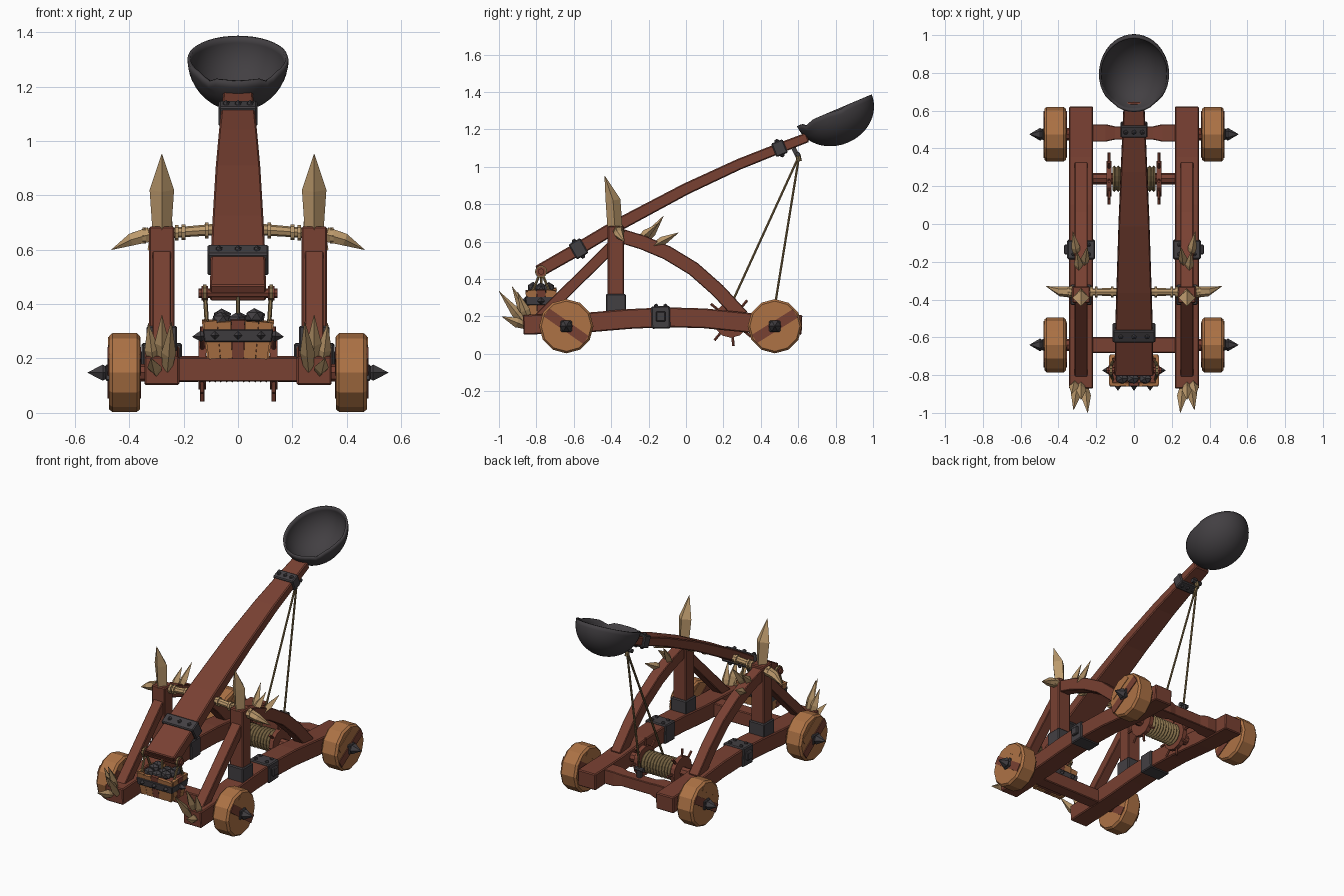
import bpy, bmesh, random
from math import pi, cos, sin, sqrt, radians, exp
from mathutils import Vector, Matrix

if "Cube" in bpy.data.objects:
    bpy.data.objects.remove(bpy.data.objects["Cube"])

random.seed(4)


def material(name, rgb):
    m = bpy.data.materials.new(name)
    m.diffuse_color = (*rgb, 1)
    m.use_nodes = True
    m.node_tree.nodes["Principled BSDF"].inputs["Base Color"].default_value = m.diffuse_color
    return m


WOOD = material("red wood", (0.19, 0.052, 0.032))
PLANK = material("light wood", (0.42, 0.17, 0.06))
BONE = material("bone", (0.50, 0.32, 0.15))
METAL = material("dark metal", (0.055, 0.05, 0.055))
ROPE = material("rope", (0.22, 0.15, 0.065))


def finish(name, bm, mat, bevel=0, smooth=False):
    bmesh.ops.recalc_face_normals(bm, faces=bm.faces)
    me = bpy.data.meshes.new(name)
    bm.to_mesh(me)
    bm.free()
    me.materials.append(mat)
    ob = bpy.data.objects.new(name, me)
    bpy.context.collection.objects.link(ob)
    if smooth:
        for p in me.polygons:
            p.use_smooth = True
    if bevel:
        b = ob.modifiers.new("bevel", "BEVEL")
        b.width, b.segments, b.limit_method = bevel, 1, "ANGLE"
    return ob


def loft(name, path, radii, mat, n=4, square=True, bevel=0, smooth=False):
    """Rings with half sizes (a, b) or radius r along a 3D path, capped at both ends."""
    pts = [Vector(p) for p in path]
    phase, k = (pi / 4, sqrt(2)) if n == 4 and square else (0, 1)
    bm, rings = bmesh.new(), []
    whole = pts[-1] - pts[0]
    ref = Vector((0, 1, 0)) if abs(whole.x) > 0.7 * whole.length else Vector((1, 0, 0))
    for i, p in enumerate(pts):
        t = (pts[min(i + 1, len(pts) - 1)] - pts[max(i - 1, 0)]).normalized()
        u = (ref - t * ref.dot(t)).normalized()
        v = t.cross(u)
        r = radii[i] if isinstance(radii, list) else radii
        a, b = r if isinstance(r, tuple) else (r, r)
        angles = [phase + 2 * pi * j / n for j in range(n)]
        rings.append([bm.verts.new(p + u * a * k * cos(g) + v * b * k * sin(g)) for g in angles])
    for r0, r1 in zip(rings, rings[1:]):
        for j in range(n):
            bm.faces.new((r0[j], r0[(j + 1) % n], r1[(j + 1) % n], r1[j]))
    bm.faces.new(rings[0])
    bm.faces.new(rings[-1])
    return finish(name, bm, mat, bevel, smooth)


def rod(name, a, b, r, mat, n=8, r2=None):
    return loft(name, [a, b], [r, r if r2 is None else r2], mat, n, False)


def spike(name, base, tip, w, mat=BONE, belly=0.35):
    base, tip = Vector(base), Vector(tip)
    return loft(name, [base, base.lerp(tip, belly), tip], [w * 0.65, w, 0.001], mat, 4, False)


def ball(name, loc, r, mat, sub=1, scale=(1, 1, 1)):
    bm = bmesh.new()
    bmesh.ops.create_icosphere(bm, subdivisions=sub, radius=r,
                               matrix=Matrix.Translation(loc) @ Matrix.Diagonal((*scale, 1)))
    return finish(name, bm, mat)


# Side frames: curved beam, post, braces, metal fittings and bone spikes
for s in (-1, 1):
    x = 0.28 * s
    beam = [(-.87, .155), (-.5, .17), (-.3, .187), (-.1, .196), (.1, .19), (.35, .165), (.62, .155)]
    loft("side_beam", [(x, y, z) for y, z in beam], (.064, .053), WOOD, bevel=.006)
    loft("beam_band", [(x, -.185, .194), (x, -.085, .197)], (.074, .06), METAL, bevel=.006)
    for y in (-.16, -.11):
        for dx in (-.04, .04):
            ball("band_bolt", (x + dx, y, .257), .012, METAL)
    loft("band_boss", [(x + .07 * s, -.135, .2), (x + .09 * s, -.135, .2)], .026, METAL, bevel=.005)
    loft("post", [(x, -.375, .2), (x, -.375, .685)], (.047, .044), WOOD, bevel=.006)
    loft("post_shoe", [(x, -.375, .2), (x, -.375, .32)], (.056, .054), METAL, bevel=.006)
    loft("post_spike", [(x, -.38, .675), (x, -.39, .82), (x, -.435, .952)],
         [(.035, .04), (.045, .04), (.001, .001)], BONE, 4, False)
    loft("rear_brace", [(x, -.36, .61), (x, -.79, .185)], (.034, .03), WOOD, bevel=.004)
    arch = [(-.36, .635), (-.23, .595), (-.1, .54), (.04, .455), (.17, .34), (.3, .2)]
    loft("front_brace", [(x, y, z) for y, z in arch], (.034, .038), WOOD, bevel=.004)
    for dx, y, z, ty, tz in ((.01, -.25, .61, -.145, .70), (-.015, -.22, .60, -.12, .738),
                             (.02, -.17, .58, -.04, .648)):
        spike("brace_spike", (x + dx * s, y, z), (x + dx * 2.2 * s, ty, tz), .024)
    for dx, y, z, tx, ty, tz in ((0, -.85, .2, .0, -.93, .36), (-.02, -.86, .16, -.035, -1.0, .335),
                                 (.02, -.86, .15, .04, -.985, .2), (.03, -.84, .18, .05, -.9, .33)):
        spike("beam_end_spike", (x + dx * s, y, z), (x + tx * s, ty, tz), .027)

    # Wheels with plank inlays, hub plates and hub spikes
    for y, tilt in ((-.64, -35), (.475, 32)):
        c = .148
        rod("axle_stub", (.2 * s, y, c), (.38 * s, y, c), .032, WOOD)
        loft("wheel", [(q * s, y, c) for q in (.36, .372, .462, .475)],
             [.134, .145, .145, .134], PLANK, 12)
        d = Vector((0, cos(radians(tilt)), sin(radians(tilt))))
        o = Vector((0, -d.z, d.y))
        for off, half in ((.0, .128), (.082, .085)):
            m = Vector((.418 * s, y, c)) + o * off
            bm = bmesh.new()
            rot = Matrix.Rotation(radians(tilt), 4, "X")
            bmesh.ops.create_cube(bm, size=1, matrix=Matrix.Translation(m) @ rot
                                  @ Matrix.Diagonal((.124 - off * .04, half * 2, .052 - off * .2, 1)))
            finish("wheel_plank", bm, WOOD if off == 0 else PLANK)
        loft("hub_plate", [(.47 * s, y, c), (.488 * s, y, c)], .03, METAL, bevel=.005)
        loft("hub_spike", [(q * s, y, c) for q in (.48, .497, .553)], [.022, .034, .001], METAL, 6)

    # Bone pivot halves with rings and horn tips
    loft("pivot_bone", [(0, -.36, .68), (.1 * s, -.36, .673), (.22 * s, -.36, .664), (.35 * s, -.36, .652)],
         [.022, .021, .019, .024], BONE, 8)
    loft("pivot_horn", [(.325 * s, -.36, .656), (.39 * s, -.357, .638), (.465 * s, -.33, .6)],
         [.031, .026, .001], BONE, 6)
    for q in (.115, .2, .225, .345):
        rod("pivot_ring", ((q - .007) * s, -.36, .68 - q * .08), ((q + .007) * s, -.36, .68 - q * .08), .029, BONE)

# Cross members joining the two frames
loft("front_cross_member", [(-.24, -.64, .16), (.24, -.64, .16)], (.042, .045), WOOD, bevel=.005)
loft("rear_cross_member", [(q, .482, .16) for q in (-.24, -.15, -.1, .1, .15, .24)],
     [(.046, .046), (.046, .046), (.035, .037), (.035, .037), (.046, .046), (.046, .046)], WOOD, bevel=.004)

# Throwing arm, tapering toward the bowl
arm = [(-.79, .44, .103, .034), (-.575, .562, .1, .035), (-.35, .696, .093, .034), (0, .882, .082, .031),
       (.286, 1.015, .07, .029), (.5, 1.1, .061, .028), (.65, 1.158, .054, .026)]
loft("throwing_arm", [(0, y, z) for y, z, _, _ in arm], [(a, b) for _, _, a, b in arm], WOOD, bevel=.006)
for y, z, w, h, ln, slope in ((-.575, .562, .113, .046, .036, .57), (.5, 1.1, .071, .039, .033, .40)):
    t = Vector((0, 1, slope)).normalized()
    c, up = Vector((0, y, z)), Vector((0, -t.z, t.y))
    loft("arm_band", [c - t * ln, c + t * ln], (w, h), METAL, bevel=.006)
    for f in (-.62, 0, .62):
        for side in (-1, 1):
            ball("arm_band_bolt", c + up * h * side + Vector((f * w, 0, 0)), .014, METAL)

# Smooth ellipsoid bowl with a chipped rim
bm = bmesh.new()
bmesh.ops.create_uvsphere(bm, u_segments=40, v_segments=24, radius=1)
bmesh.ops.delete(bm, geom=[v for v in bm.verts if v.co.z > .01], context="VERTS")
for v in bm.verts:
    if v.co.z > -.16:
        for nx, ny, depth in ((-.62, -.78, .10), (.62, -.78, .10), (.93, .1, .06)):
            v.co.z -= depth * exp(-((v.co.x - nx) ** 2 + (v.co.y - ny) ** 2) / .02)
bm.transform(Matrix.Translation((0, .793, 1.302)) @ Matrix.Rotation(radians(23), 4, "X")
             @ Matrix.Diagonal((.186, .217, .187, 1)))
bowl = finish("bowl", bm, METAL, smooth=True)
sol = bowl.modifiers.new("thickness", "SOLIDIFY")
sol.thickness, sol.offset = .012, -1

# Tension ropes, eyes and winch
loft("arm_eye", [(0, .575, 1.1), (0, .595, 1.06)], .012, METAL)
rod("arm_eye_pin", (-.035, .598, 1.068), (.035, .598, 1.068), .013, METAL)
rod("rope_knot", (0, .598, 1.065), (0, .606, 1.03), .014, ROPE)
rod("winch_rope", (0, .605, 1.06), (0, .235, .25), .007, ROPE, 6)
rod("anchor_rope", (0, .605, 1.06), (0, .475, .255), .007, ROPE, 6)
loft("anchor_eye", [(0, .475, .195), (0, .475, .24)], .018, METAL, 8)
rod("anchor_pin", (-.03, .475, .245), (.03, .475, .245), .014, METAL)
wy, wz = .24, .18
rod("winch_axle", (-.23, wy, wz), (.23, wy, wz), .03, WOOD)
coil = [(-.115 + .23 * i / 22, wy, wz) for i in range(23)]
loft("winch_coil", coil, [.07 if i % 2 else .059 for i in range(23)], ROPE, 14)
for s in (-1, 1):
    rod("winch_wheel", (.118 * s, wy, wz), (.146 * s, wy, wz), .094, WOOD, 12)
    for i in range(8):
        d = Vector((0, cos(pi * i / 4 + .1), sin(pi * i / 4 + .1)))
        c = Vector((.132 * s, wy, wz))
        rod("winch_spoke", c + d * .08, c + d * .138, .008, WOOD, 6)

# Counterweight bucket of tapered planks, with band, studs and stones
by = -.775
loft("bucket_core", [(0, by, .21), (0, by, .325)], [(.095, .05), (.112, .068)], WOOD)
for s in (-1, 1):
    for i in range(-2, 3):
        top = .345 + random.uniform(-.012, .01)
        loft("bucket_plank", [(i * .043, by + .055 * s, .2), (i * .051, by + .075 * s, top)],
             [(.021, .009), (.025, .009)], WOOD if i in (0,) else PLANK)
    for i in (-1, 0, 1):
        loft("bucket_end_plank", [(.105 * s, by + i * .036, .203), (.124 * s, by + i * .05, .342)],
             [(.009, .017), (.009, .024)], PLANK if i else WOOD)
    spike("bucket_side_spike", (.12 * s, by, .283), (.168 * s, by, .28), .02, METAL)
    for i in (-1, 0, 1):
        spike("bucket_stud", (i * .085, by + .075 * s, .285), (i * .085, by + .107 * s, .285), .016, METAL)
    # Hanger rings and ropes
    rod("hanger_ring", (.11 * s, -.775, .44), (.135 * s, -.775, .44), .027, WOOD)
    for dy in (-.05, .05):
        rod("hanger_rope", (.122 * s, -.775, .445), (.114 * s, by + dy, .32), .008, ROPE, 6)
    rod("hanger_knot", (.116 * s, -.775, .44), (.128 * s, -.775, .44), .033, ROPE, 10)
rod("hanger_bar", (-.145, -.775, .44), (.145, -.775, .44), .017, WOOD)
rod("hanger_centre_rope", (0, -.775, .43), (0, by, .34), .008, ROPE, 6)
loft("bucket_band", [(0, by, .26), (0, by, .307)], [(.124, .079), (.13, .086)], METAL, bevel=.004)
for i in range(9):
    ball("stone", ((i % 3 - 1) * .065 + random.uniform(-.01, .01), by + (i // 3 - 1) * .042,
                   .345 + random.uniform(-.008, .012)), .037, METAL, 1, (1, .85, .8))
